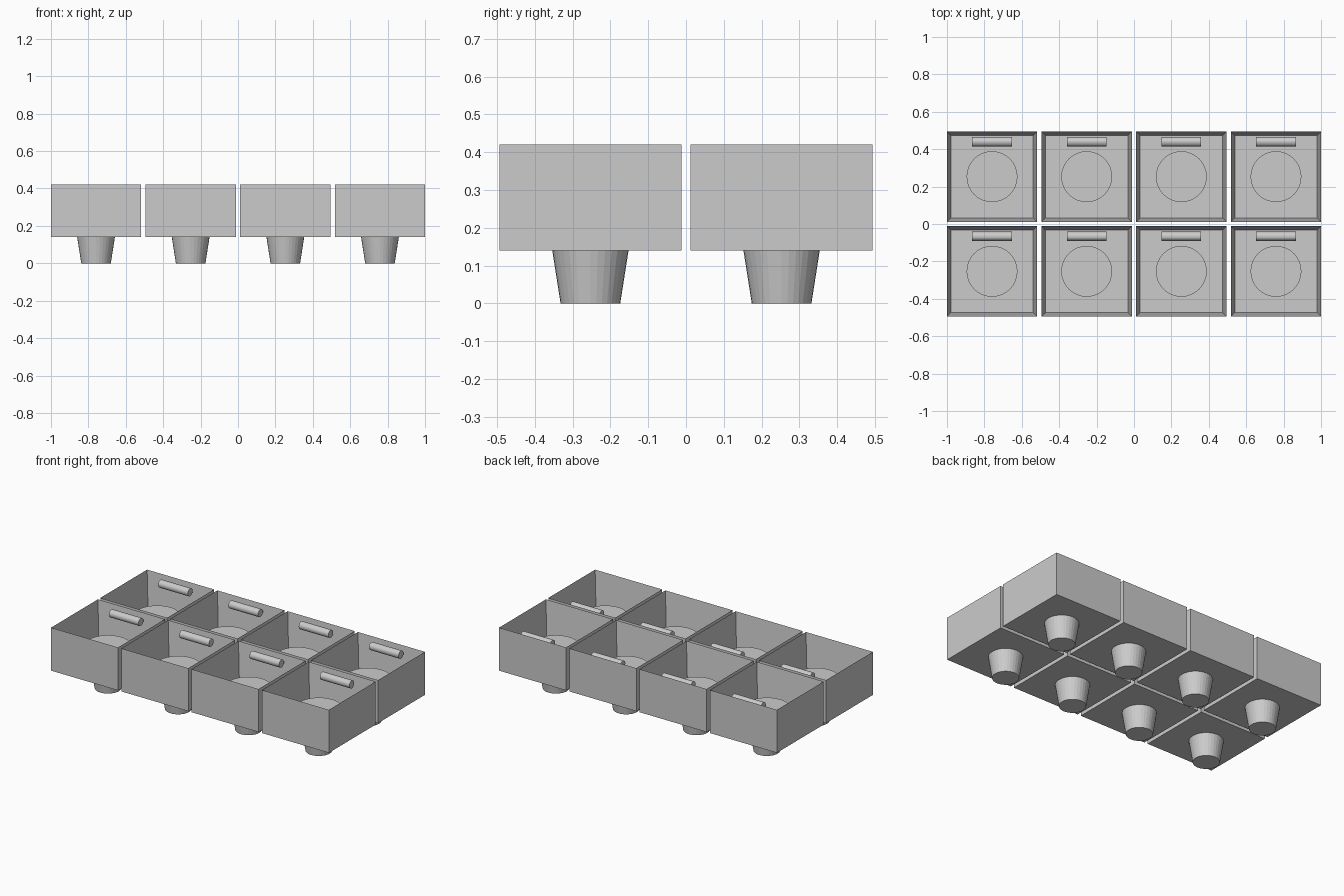
import bpy, bmesh, math
from mathutils import Matrix, Vector

if "Cube" in bpy.data.objects:
    bpy.data.objects.remove(bpy.data.objects["Cube"])

grey = bpy.data.materials.new("light_grey")
grey.diffuse_color = (0.6, 0.6, 0.6, 1.0)
grey.use_nodes = True
grey.node_tree.nodes["Principled BSDF"].inputs["Base Color"].default_value = grey.diffuse_color

PITCH, SIZE, WALL = 0.506, 0.482, 0.03
Z_BOX, Z_TOP, Z_FLOOR, Z_PLUG = 0.14, 0.42, 0.17, 0.28


def finish(bm, name, loc):
    bmesh.ops.recalc_face_normals(bm, faces=bm.faces[:])
    mesh = bpy.data.meshes.new(name)
    bm.to_mesh(mesh)
    bm.free()
    mesh.materials.append(grey)
    obj = bpy.data.objects.new(name, mesh)
    obj.location = loc
    bpy.context.collection.objects.link(obj)
    return obj


def tray(loc):
    # open box: inset the top face and push it down to the floor
    bm = bmesh.new()
    bmesh.ops.create_cube(bm, size=1.0)
    bmesh.ops.scale(bm, vec=(SIZE, SIZE, Z_TOP - Z_BOX), verts=bm.verts[:])
    bmesh.ops.translate(bm, vec=(0, 0, (Z_TOP + Z_BOX) / 2), verts=bm.verts[:])
    top = max(bm.faces, key=lambda f: f.calc_center_median().z)
    bmesh.ops.inset_region(bm, faces=[top], thickness=WALL)
    for v in top.verts:
        v.co.z = Z_FLOOR
    finish(bm, "tray", loc)


def foot(loc):
    # tapered round foot that rises through the tray floor
    bm = bmesh.new()
    n, rings = 32, []
    for r, z in ((0.079, 0.0), (0.101, Z_BOX), (0.136, Z_PLUG)):
        rings.append([bm.verts.new((r * math.cos(2 * math.pi * i / n),
                                    r * math.sin(2 * math.pi * i / n), z))
                      for i in range(n)])
    for a, b in zip(rings, rings[1:]):
        for i in range(n):
            j = (i + 1) % n
            bm.faces.new((a[i], a[j], b[j], b[i]))
    bm.faces.new(rings[0][::-1])
    bm.faces.new(rings[-1])
    finish(bm, "tapered_foot", loc)


def bar(loc):
    # short round bar against the back inner wall
    bm = bmesh.new()
    bmesh.ops.create_cone(bm, cap_ends=True, segments=32, radius1=0.025,
                          radius2=0.025, depth=0.213,
                          matrix=Matrix.Rotation(math.pi / 2, 4, 'Y'))
    finish(bm, "back_bar", loc + Vector((0, 0.187, 0.386)))


# 4 x 2 grid of identical units
for col in range(4):
    for row in range(2):
        loc = Vector(((col - 1.5) * PITCH, (row - 0.5) * PITCH, 0))
        tray(loc)
        foot(loc)
        bar(loc)
